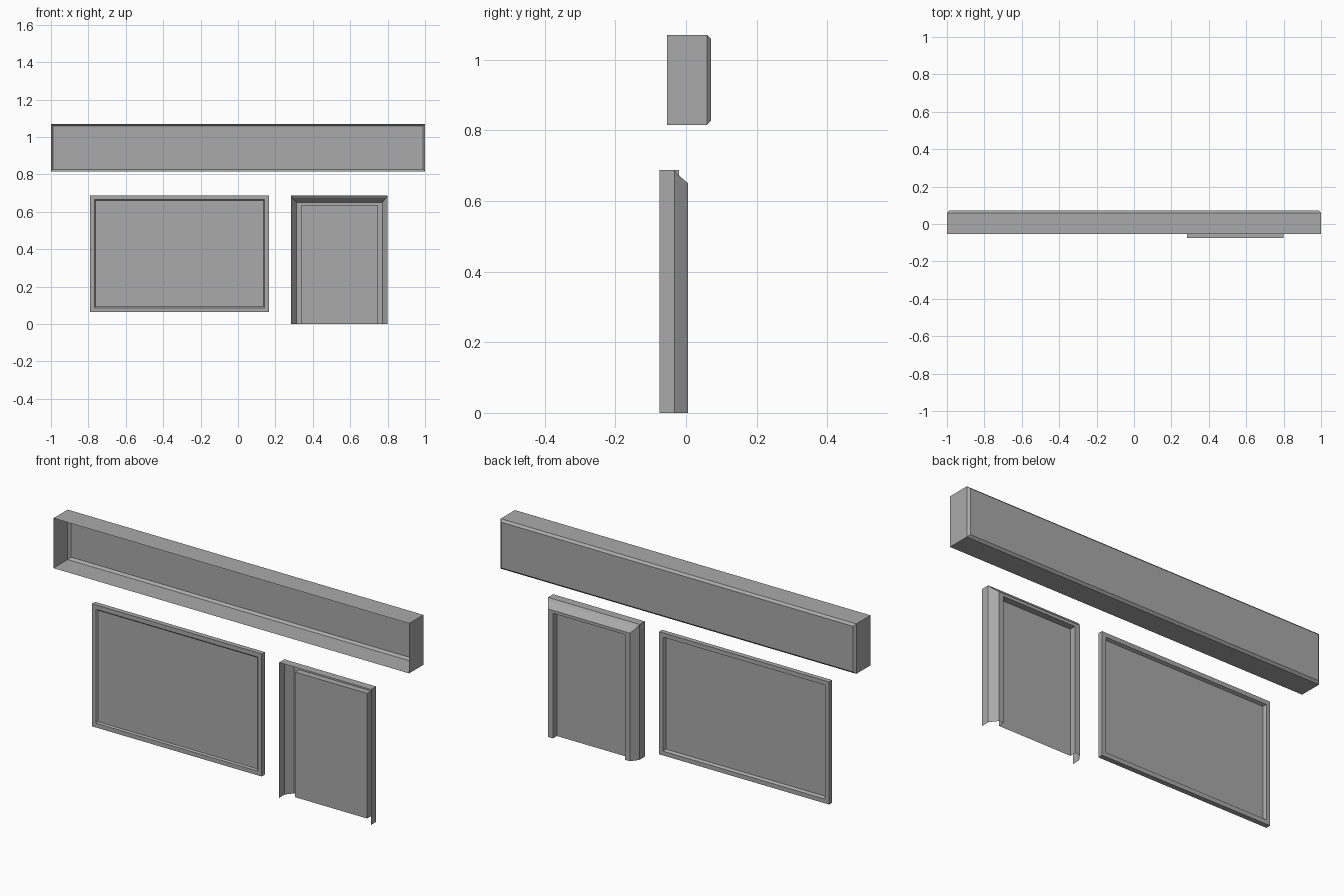
import bpy
import bmesh

cube = bpy.data.objects.get("Cube")
if cube:
    bpy.data.objects.remove(cube, do_unlink=True)

grey = bpy.data.materials.new("plain grey")
grey.use_nodes = True
colour = (0.4, 0.4, 0.4, 1)
grey.diffuse_color = colour
grey.node_tree.nodes["Principled BSDF"].inputs["Base Color"].default_value = colour


def shell(name, x0, x1, z0, z1, steps, open_bottom=False, cap_first=False):
    """Join stepped rectangular outlines; each step is (side inset, top inset, y)."""
    bm = bmesh.new()
    loops = []
    for side, top, y in steps:
        base = z0 if open_bottom else z0 + top
        corners = [(x0 + side, base), (x0 + side, z1 - top),
                   (x1 - side, z1 - top), (x1 - side, base)]
        loops.append([bm.verts.new((x, y, z)) for x, z in corners])
    for a, b in zip(loops, loops[1:]):
        for i in range(3 if open_bottom else 4):
            j = (i + 1) % 4
            bm.faces.new((a[i], a[j], b[j], b[i]))
    bm.faces.new(loops[-1])
    if cap_first:
        bm.faces.new(loops[0])
    bmesh.ops.recalc_face_normals(bm, faces=bm.faces)
    mesh = bpy.data.meshes.new(name)
    bm.to_mesh(mesh)
    bm.free()
    mesh.materials.append(grey)
    obj = bpy.data.objects.new(name, mesh)
    bpy.context.collection.objects.link(obj)
    return obj


# Long fascia box, open at the front, with a chamfered back
shell("fascia_box", -1, 1, 0.816, 1.07,
      [(0, 0, -0.054), (0, 0, 0.06), (0.011, 0.011, 0.071)])

# Framed window with the pane set in from both sides
shell("window", -0.79, 0.165, 0.065, 0.688,
      [(0.028, 0.028, -0.038), (0.022, 0.022, -0.045), (0, 0, -0.045),
       (0, 0, -0.02), (0.022, 0.022, -0.02), (0.028, 0.028, -0.035)],
      cap_first=True)

# Door recess: splayed reveal, flat surround and raised door panel
shell("door_recess", 0.284, 0.8, 0, 0.688,
      [(0, 0, -0.0745), (0, 0, -0.033), (0.007, 0.013, -0.023),
       (0.028, 0.037, 0.005), (0.055, 0.052, 0.005), (0.055, 0.052, -0.027)],
      open_bottom=True)
